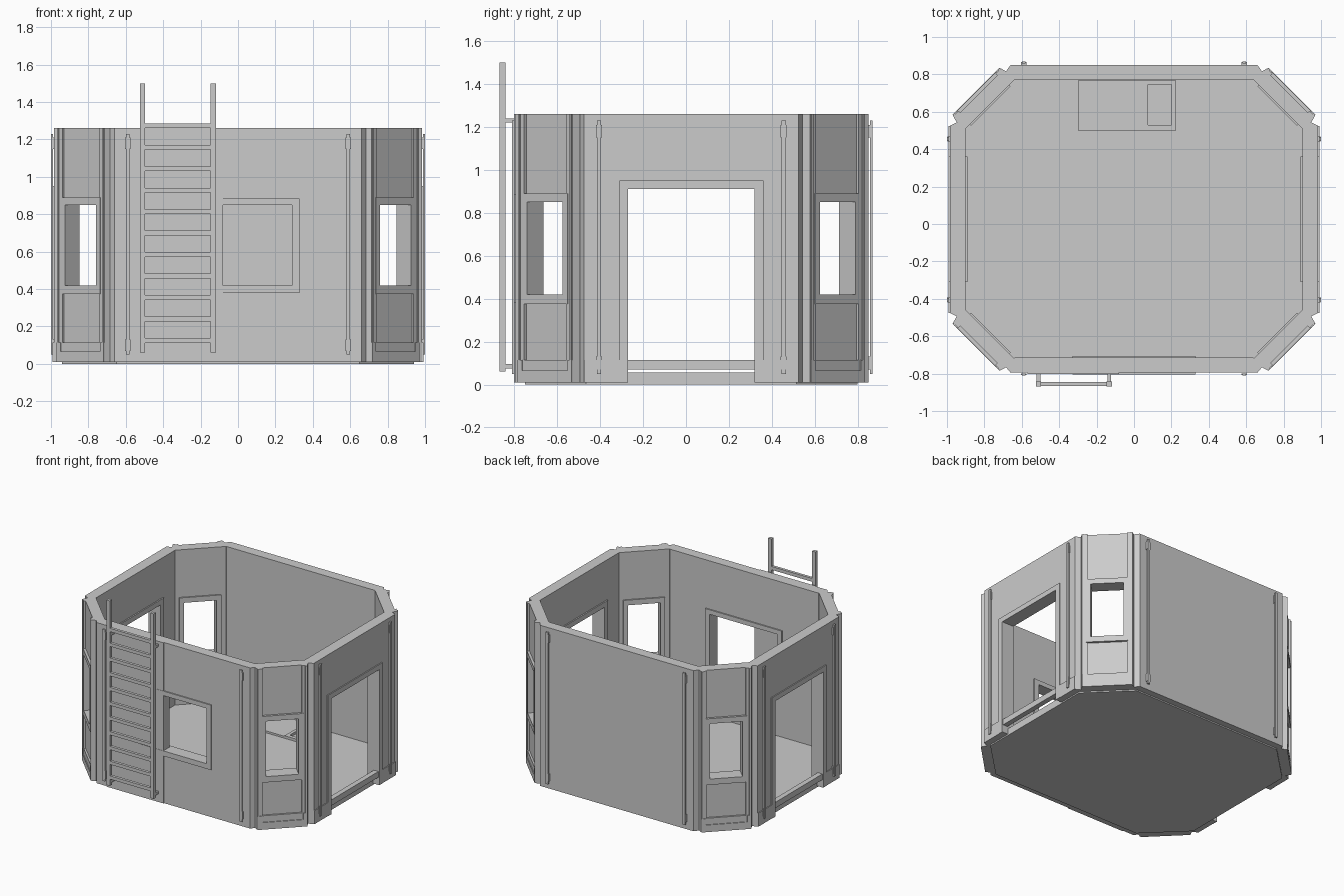
import bpy, bmesh
from math import pi
from mathutils import Matrix

cube = bpy.data.objects.get("Cube")
if cube:
    bpy.data.objects.remove(cube)

grey = bpy.data.materials.new("plain grey")
grey.use_nodes = True
grey.diffuse_color = (0.6, 0.6, 0.6, 1)
grey.node_tree.nodes["Principled BSDF"].inputs["Base Color"].default_value = (0.6, 0.6, 0.6, 1)

TOP, BASE = 1.26, 0.01
MID_Y = 0.025


def place(x, y, angle=0):
    """Wall frame: local x runs along the wall, local -y points outward."""
    return Matrix.Translation((x, y, 0)) @ Matrix.Rotation(angle, 4, 'Z')


def finish(name, bm, frame):
    bmesh.ops.recalc_face_normals(bm, faces=bm.faces)
    mesh = bpy.data.meshes.new(name)
    bm.to_mesh(mesh)
    bm.free()
    mesh.materials.append(grey)
    ob = bpy.data.objects.new(name, mesh)
    ob.matrix_world = frame
    bpy.context.collection.objects.link(ob)
    return ob


def add_prism(bm, base, offset):
    """Extrude a planar outline by an offset vector."""
    face = bm.faces.new([bm.verts.new(p) for p in base])
    out = bmesh.ops.extrude_face_region(bm, geom=[face], use_keep_orig=True)
    verts = [g for g in out["geom"] if isinstance(g, bmesh.types.BMVert)]
    bmesh.ops.translate(bm, verts=verts, vec=offset)


def add_box(bm, x0, x1, y0, y1, z0, z1):
    add_prism(bm, [(x0, y0, z0), (x1, y0, z0), (x1, y1, z0), (x0, y1, z0)], (0, 0, z1 - z0))


def add_ring(bm, outer, inner, y0, y1):
    """Rectangular slab with a rectangular hole; rectangles are x0, x1, z0, z1."""
    def loop(r, y):
        return [bm.verts.new(p) for p in ((r[0], y, r[2]), (r[1], y, r[2]), (r[1], y, r[3]), (r[0], y, r[3]))]
    loops = [loop(outer, y0), loop(inner, y0), loop(inner, y1), loop(outer, y1)]
    for a, b in zip(loops, loops[1:] + loops[:1]):
        for i in range(4):
            j = (i + 1) % 4
            bm.faces.new((a[i], a[j], b[j], b[i]))


def boxes(name, frame, items):
    bm = bmesh.new()
    for item in items:
        add_box(bm, *item)
    return finish(name, bm, frame)


def ring(name, frame, outer, inner, y0, y1):
    bm = bmesh.new()
    add_ring(bm, outer, inner, y0, y1)
    return finish(name, bm, frame)


def wall_ends(name, frame, start, outer, notch, inner, depth, thick, front=0):
    """Bevelled upright at both ends of a wall, from x = start outwards."""
    bm = bmesh.new()
    for s in (-1, 1):
        plan = [(start, front), (outer, front), (notch, depth), (inner, thick), (start, thick)]
        add_prism(bm, [(s * x, y, BASE) for x, y in plan], (0, 0, TOP - BASE))
    return finish(name, bm, frame)


def strips(name, frame, offsets, y0, y1):
    """Thin vertical rods held by a clip at each end."""
    items = []
    for x in offsets:
        items.append((x - 0.01, x + 0.01, y0, y1, 0.05, 1.23))
        for z in (0.1, 1.18):
            items.append((x - 0.014, x + 0.014, y0 + 0.004, 0.002, z - 0.03, z + 0.03))
    return boxes(name, frame, items)


# Floor slab with cut corners
bm = bmesh.new()
quarter = [(0.94, 0.49), (0.65, 0.775)]
plan = []
for sx, sy in ((1, 1), (-1, 1), (-1, -1), (1, -1)):
    part = [(sx * x, sy * y + MID_Y, 0) for x, y in quarter]
    plan += part if sx * sy > 0 else part[::-1]
add_prism(bm, plan, (0, 0, 0.055))
finish("floor", bm, Matrix())

# Low floor hatch beside the back wall
boxes("floor_hatch", Matrix(), [(-0.3, -0.25, 0.5, 0.768, 0.05, 0.075),
                                (-0.25, 0.05, 0.5, 0.768, 0.05, 0.07)])
ring("hatch_frame", place(0, 0) @ Matrix.Rotation(pi / 2, 4, 'X'),
     (0.05, 0.225, -0.768, -0.5), (0.075, 0.2, -0.745, -0.53), 0.05, 0.075) \
    .matrix_world = Matrix(((1, 0, 0, 0), (0, 0, -1, 0), (0, 1, 0, 0), (0, 0, 0, 1)))

# Front wall: window in the middle, a closing panel over its left half
front = place(0, -0.80)
window = (-0.29, 0.29, 0.42, 0.85)
trim = (-0.33, 0.33, 0.38, 0.885)
ring("front_wall", front, (-0.6, 0.6, BASE, TOP), window, 0.005, 0.085)
wall_ends("front_wall_ends", front, 0.6, 0.66, 0.685, 0.64, 0.035, 0.085, 0.005)
ring("front_window_trim", front, trim, window, -0.004, 0.02)
ring("front_window_inner_trim", front, trim, window, 0.07, 0.095)
boxes("front_closing_panel", front, [(-0.57, -0.08, -0.002, 0.075, BASE, TOP)])
strips("front_strips", front, (-0.59, 0.59), -0.01, 0.0)

# Back wall: plain
back = place(0, 0.85, pi)
boxes("back_wall", back, [(-0.6, 0.6, 0, 0.08, BASE, TOP)])
wall_ends("back_wall_ends", back, 0.6, 0.66, 0.685, 0.64, 0.035, 0.08)
strips("back_strips", back, (-0.59, 0.59), -0.02, -0.008)

# Side walls: tall doorway, frame, threshold bar and base blocks
for side, s in (("left", 1), ("right", -1)):
    frame = place(s * 0.985, MID_Y, s * pi / 2)
    bm = bmesh.new()
    outline = [(-0.45, BASE), (-0.45, TOP), (0.45, TOP), (0.45, BASE),
               (0.295, BASE), (0.295, 0.91), (-0.295, 0.91), (-0.295, BASE)]
    add_prism(bm, [(x, 0, z) for x, z in outline], (0, 0.085, 0))
    finish(side + "_door_wall", bm, frame)
    wall_ends(side + "_wall_ends", frame, 0.45, 0.5, 0.525, 0.505, 0.05, 0.085)
    bm = bmesh.new()
    arch = [(-0.335, BASE), (-0.335, 0.95), (0.335, 0.95), (0.335, BASE),
            (0.295, BASE), (0.295, 0.91), (-0.295, 0.91), (-0.295, BASE)]
    add_prism(bm, [(x, -0.008, z) for x, z in arch], (0, 0.103, 0))
    finish(side + "_door_frame", bm, frame)
    boxes(side + "_threshold_bar", frame, [(-0.295, 0.295, 0.0, 0.04, 0.07, 0.115)])
    boxes(side + "_base_blocks", frame, [(-0.5, -0.335, -0.006, 0.01, BASE, 0.115),
                                         (0.335, 0.5, -0.006, 0.01, BASE, 0.115)])
    strips(side + "_strips", frame, (-0.43, 0.43), -0.015, -0.003)

# Corner walls: window with raised trim, recessed fields above and below
hole = (-0.117, 0.117, 0.42, 0.85)
for name, sx, sy, angle in (("front_left", 1, -1, pi / 4), ("back_left", 1, 1, 3 * pi / 4),
                            ("back_right", -1, 1, -3 * pi / 4), ("front_right", -1, -1, -pi / 4)):
    frame = place(sx * 0.84, MID_Y + sy * 0.68, angle)
    ring(name + "_corner_wall", frame, (-0.14, 0.14, BASE, TOP), hole, 0.014, 0.095)
    wall_ends(name + "_corner_posts", frame, 0.14, 0.18, 0.19, 0.187, 0.036, 0.095)
    ring(name + "_corner_trim", frame, (-0.15, 0.15, 0.375, 0.89), hole, -0.004, 0.03)
    ring(name + "_corner_inner_trim", frame, (-0.15, 0.15, 0.375, 0.89), hole, 0.08, 0.105)
    boxes(name + "_corner_base", frame, [(-0.165, 0.165, -0.006, 0.03, BASE, 0.065),
                                         (-0.15, 0.15, 0, 0.03, 0.065, 0.115),
                                         (-0.178, -0.15, -0.006, 0.03, BASE, 0.115),
                                         (0.15, 0.178, -0.006, 0.03, BASE, 0.115)])
    # Upright ribs either side of the window
    boxes(name + "_corner_ribs", frame, [(s * 0.17 - 0.006, s * 0.17 + 0.006, -0.006, 0.01, BASE, TOP)
                                         for s in (-1, 1)])

# Ladder on the front wall
rails = (-0.51, -0.132)
ladder = [(x - 0.014, x + 0.014, -0.868, -0.842, 0.06, 1.5) for x in rails]
ladder += [(rails[0], rails[1], -0.866, -0.844, 0.112 + i * 0.1148, 0.138 + i * 0.1148) for i in range(11)]
ladder += [(x - 0.01, x + 0.01, -0.85, -0.79, z, z + 0.02) for x in rails for z in (0.075, 1.22)]
boxes("ladder", Matrix(), ladder)
